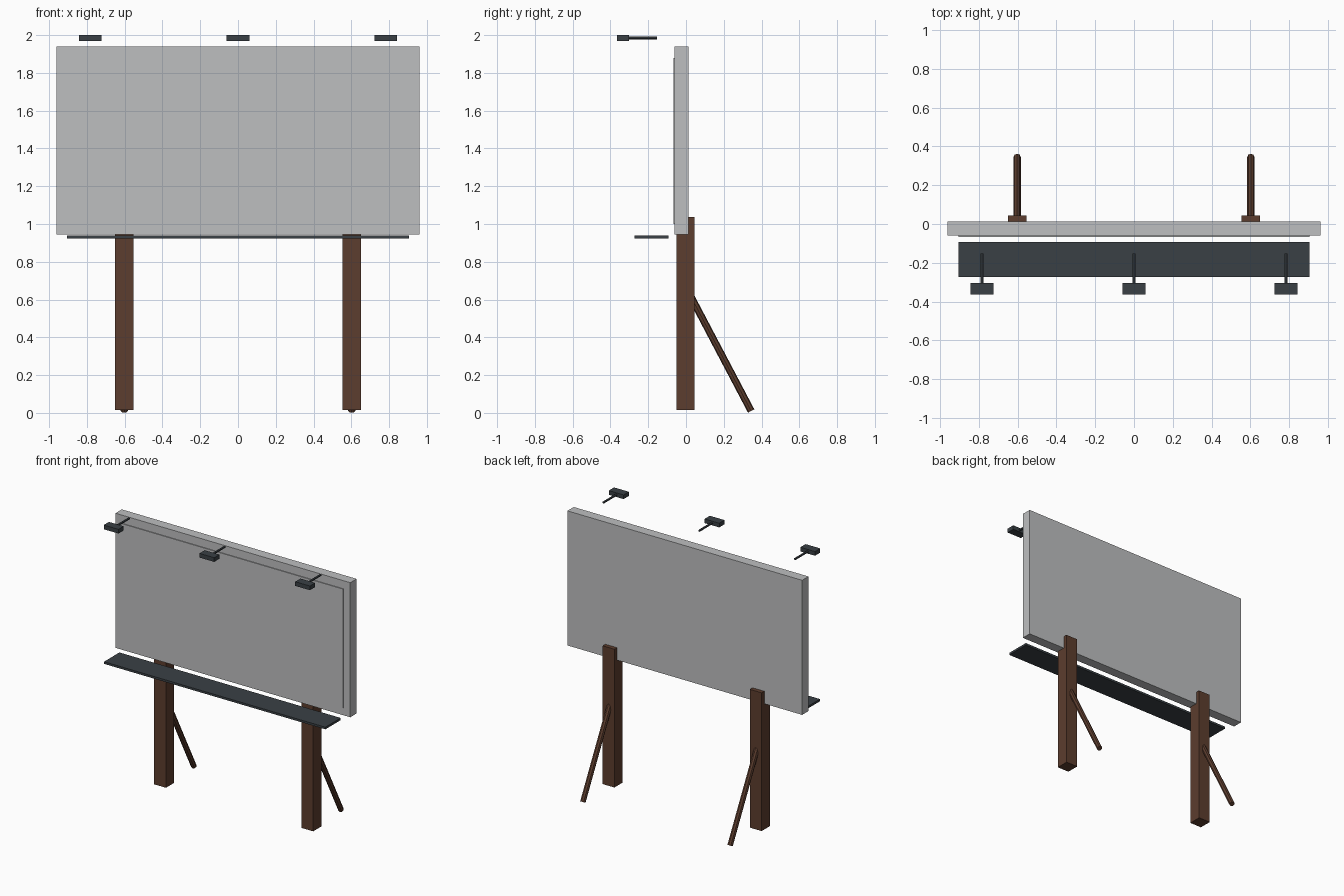
import bpy, math
from mathutils import Vector

if "Cube" in bpy.data.objects:
    bpy.data.objects.remove(bpy.data.objects["Cube"])


def srgb(h):
    c = [int(h[i:i + 2], 16) / 255 for i in (0, 2, 4)]
    return [v / 12.92 if v <= 0.04045 else ((v + 0.055) / 1.055) ** 2.4 for v in c]


def material(name, h):
    m = bpy.data.materials.new(name)
    m.diffuse_color = (*srgb(h), 1)
    m.use_nodes = True
    m.node_tree.nodes["Principled BSDF"].inputs["Base Color"].default_value = m.diffuse_color
    return m


wood = material("brown wood", "5C3D2E")
metal = material("dark grey metal", "3A4045")
board_grey = material("light grey board", "BEBFC0")


def box(name, lo, hi, mat):
    lo, hi = Vector(lo), Vector(hi)
    bpy.ops.mesh.primitive_cube_add(size=1, location=(lo + hi) / 2)
    ob = bpy.context.object
    ob.name = name
    ob.scale = hi - lo
    bpy.ops.object.transform_apply(location=False, rotation=False, scale=True)
    ob.data.materials.append(mat)
    return ob


def rod(name, a, b, radius, sides, mat):
    a, b = Vector(a), Vector(b)
    bpy.ops.mesh.primitive_cylinder_add(vertices=sides, radius=radius,
                                        depth=(b - a).length, location=(a + b) / 2)
    ob = bpy.context.object
    ob.name = name
    ob.rotation_euler = (b - a).to_track_quat('Z', 'Y').to_euler()
    ob.data.materials.append(mat)
    bpy.ops.object.shade_smooth_by_angle(angle=math.radians(30))
    return ob


# Display board with thin raised poster panel
box("board", (-0.96, -0.06, 0.945), (0.96, 0.014, 1.94), board_grey)
box("poster_panel", (-0.905, -0.066, 1.0), (0.905, -0.059, 1.88), board_grey)

# Catwalk below the board
box("catwalk", (-0.905, -0.272, 0.922), (0.905, -0.093, 0.938), metal)

# Posts with slanted rear braces
for side, x in (("left", -0.602), ("right", 0.602)):
    box(side + "_post", (x - 0.048, -0.05, 0.015), (x + 0.048, 0.045, 1.037), wood)
    rod(side + "_brace", (x, 0.0, 0.665), (x, 0.345, 0.010), 0.019, 8, wood)

# Lamps on short arms above the board
for side, x in (("left", -0.783), ("middle", 0), ("right", 0.783)):
    box(side + "_lamp", (x - 0.06, -0.364, 1.969), (x + 0.06, -0.303, 2.0), metal)
    rod(side + "_lamp_arm", (x, -0.32, 1.985), (x, -0.153, 1.985), 0.008, 6, metal)
